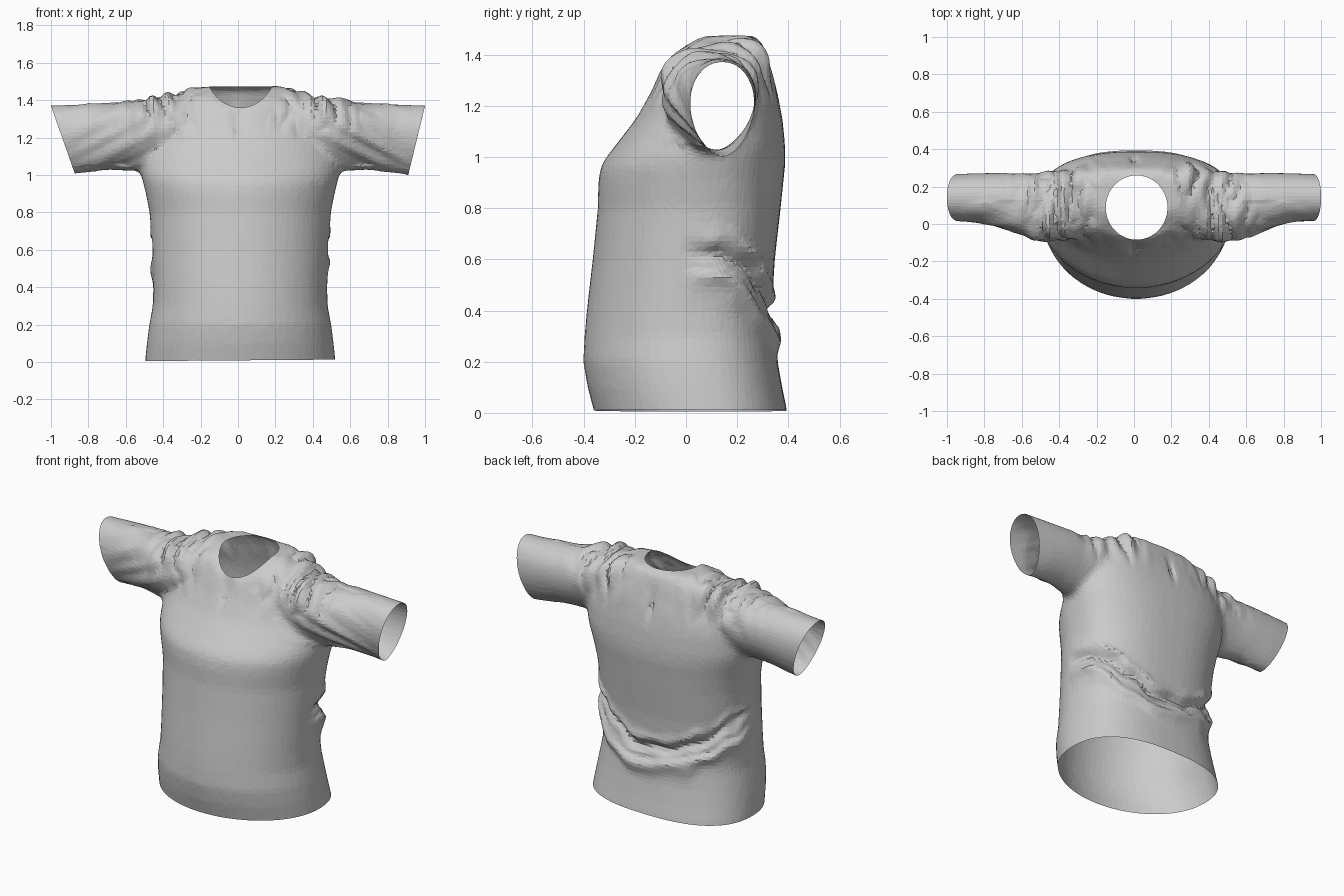
import bpy, bmesh, math
from mathutils import Vector, noise

if "Cube" in bpy.data.objects:
    bpy.data.objects.remove(bpy.data.objects["Cube"])

N = 48


def loft(bm, rings):
    """Closed tube through rings of points, capped at both ends."""
    rows = [[bm.verts.new(p) for p in ring] for ring in rings]
    for a, b in zip(rows, rows[1:]):
        for i in range(N):
            j = (i + 1) % N
            bm.faces.new((a[i], a[j], b[j], b[i]))
    bm.faces.new(rows[0][::-1])
    bm.faces.new(rows[-1])


def oval(w, low, high, n_low, n_high, mid):
    """Outline from low to high, widest at mid, with its own roundness per half."""
    out = []
    for i in range(N):
        t = 2 * math.pi * i / N
        c, s = math.cos(t), math.sin(t)
        n, h = (n_high, high - mid) if s >= 0 else (n_low, mid - low)
        out.append((w * math.copysign(abs(c) ** (2 / n), c),
                    mid + h * math.copysign(abs(s) ** (2 / n), s)))
    return out


def bump(d, width):
    return math.exp(-(d / width) ** 2)


# Torso: z, half width, front y, back y
torso = [(-.12, .51, -.34, .40), (0, .51, -.358, .397), (.1, .50, -.385, .376),
         (.2, .487, -.402, .358), (.3, .468, -.397, .345), (.4, .465, -.388, .335),
         (.6, .472, -.365, .347), (.8, .485, -.345, .37), (.9, .505, -.343, .38),
         (.96, .52, -.335, .387), (1.0, .53, -.312, .388), (1.05, .535, -.272, .387),
         (1.15, .52, -.195, .377), (1.25, .50, -.14, .358), (1.33, .48, -.105, .336),
         (1.38, .45, -.08, .322), (1.42, .40, -.055, .31), (1.45, .31, -.01, .295),
         (1.478, .19, .05, .285)]
# Sleeve: x, front y, back y, bottom z, top z
sleeve = [(.2, -.06, .29, 1.10, 1.43), (.35, -.09, .29, 1.06, 1.435),
          (.5, -.10, .278, 1.02, 1.415), (.6, -.065, .27, 1.02, 1.398),
          (.7, -.03, .275, 1.025, 1.388), (.85, .01, .272, 1.005, 1.378),
          (1.1, .022, .262, .975, 1.37)]

bm = bmesh.new()
loft(bm, [[(.012 + x, y, z) for x, y in oval(w, f, b, 2, 2.5, (f + b) / 2 + .03)]
          for z, w, f, b in torso])
for side in (-1, 1):
    loft(bm, [[(side * x, (f + b) / 2 + y, z)
               for y, z in oval((b - f) / 2, lo, hi, 1.75, 2.1, lo + .57 * (hi - lo))]
              for x, f, b, lo, hi in sleeve])
bmesh.ops.recalc_face_normals(bm, faces=bm.faces)
mesh = bpy.data.meshes.new("shirt")
bm.to_mesh(mesh)
bm.free()
shirt = bpy.data.objects.new("shirt", mesh)
bpy.context.collection.objects.link(shirt)


def evaluated():
    return bpy.data.meshes.new_from_object(
        shirt.evaluated_get(bpy.context.evaluated_depsgraph_get()))


# Fuse torso and sleeves into one skin
remesh = shirt.modifiers.new("fuse", 'REMESH')
remesh.mode = 'VOXEL'
remesh.voxel_size = .02
relax = shirt.modifiers.new("relax", 'SMOOTH')
relax.factor = .5
relax.iterations = 9
skin = evaluated()
shirt.modifiers.clear()
bm = bmesh.new()
bm.from_mesh(skin)
bm.normal_update()

# Cloth folds
moves = []
for v in bm.verts:
    x, y, z = v.co
    d = 0
    # sagging fold round the lower back, broken up by noise
    lift = z - (.40 + 1.0 * x * x)
    back = min(1, max(0, (y + .02) / .15)) * (z < 1)
    lift += .05 * noise.noise((x * 7, y * 7, z * 7))
    chop = .7 + .8 * noise.noise((x * 10, y * 10 + 5, z * 14))
    d += back * (.026 * bump(lift + .11, .05) - .028 * bump(lift, .032)
                 + chop * (.014 * bump(lift - .06, .03) - .012 * bump(lift + .07, .02)))
    # gathers over the shoulders
    ax = abs(x)
    gather = bump(ax - .42, .2) * min(1, max(0, (z - 1.18) / .15))
    d += .035 * gather * (abs(noise.noise((x * 12, y * 5 + 3, z * 5))) * 2 - .5)
    # slanted creases on the sleeve fronts
    if y < .12 and z > 1.05:
        d += .022 * bump(ax - .68, .17) * noise.noise((ax * 5 + z * 9, z * 14 + ax * 7, x))
    # pinches below the collar, front and back
    if z > 1.15:
        d -= .025 * bump(x, .02) * bump(z - 1.30, .08)
    moves.append(v.normal * d)
for v, m in zip(bm.verts, moves):
    v.co += m


def trim(point, normal):
    """Cut the skin open, dropping what lies beyond the plane."""
    bmesh.ops.bisect_plane(bm, geom=bm.verts[:] + bm.edges[:] + bm.faces[:],
                           plane_co=point, plane_no=normal, clear_outer=True)


# Hem and cuffs
trim((0, 0, .009), (.008, 0, -1))
trim((1, 0, 1.37), (.37, 0, -.09))
trim((-1, 0, 1.37), (-.37, 0, -.13))

# Neck opening: clear an oval, then spread its rim evenly along the collar line
cx, cy, rx, ry = .014, .088, .165, .172


def polar(v):
    px, py = (v.co.x - cx) / rx, (v.co.y - cy) / ry
    return math.hypot(px, py), math.atan2(py, px)


bmesh.ops.delete(bm, geom=[v for v in bm.verts if v.co.z > 1.2 and polar(v)[0] < 1],
                 context='VERTS')
rim = {v for v in bm.verts if v.is_boundary and v.co.z > 1.2 and abs(v.co.x) < .3}
for v in sorted(rim, key=lambda v: polar(v)[1]):
    t = polar(v)[1]
    s = math.sin(t)
    v.co = Vector((cx + rx * math.cos(t), cy + ry * s,
                   1.472 - .112 * max(0, -s) ** 1.6))
bmesh.ops.remove_doubles(bm, verts=list(rim), dist=.009)
near = [v for v in bm.verts if v.co.z > 1.25 and polar(v)[0] < 1.4 and not v.is_boundary]
for _ in range(5):
    bmesh.ops.smooth_vert(bm, verts=near, factor=.5, use_axis_x=True,
                          use_axis_y=True, use_axis_z=True)
bmesh.ops.triangulate(bm, faces=bm.faces)
bm.to_mesh(mesh)
bm.free()

# Thin out to irregular flat facets
thin = shirt.modifiers.new("facets", 'DECIMATE')
thin.ratio = .3
final = evaluated()
shirt.modifiers.clear()
shirt.data = final
final.name = "shirt"
for p in final.polygons:
    p.use_smooth = False
